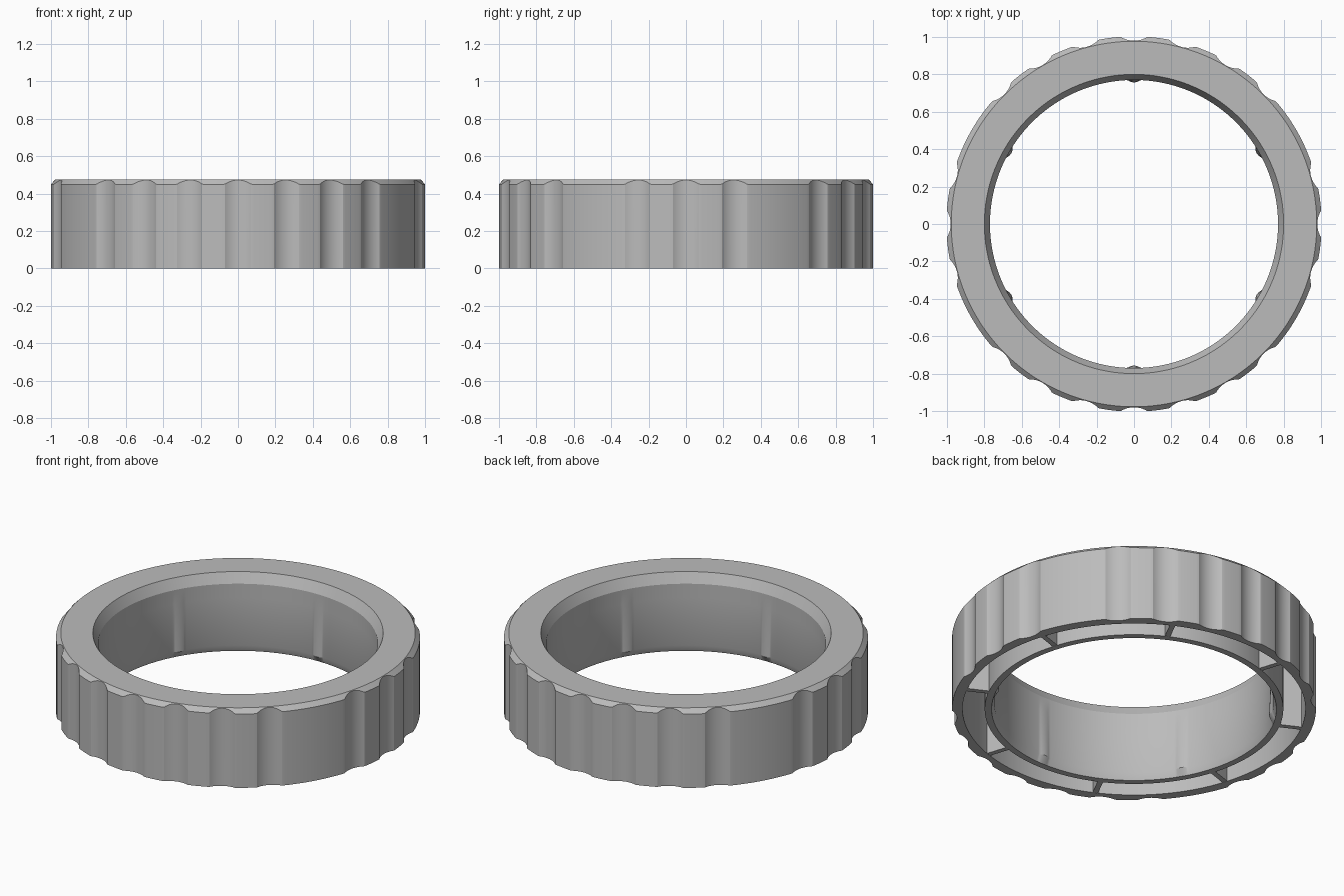
import bpy, bmesh
from math import cos, sin, pi, radians, degrees, sqrt

cube = bpy.data.objects.get("Cube")
if cube:
    bpy.data.objects.remove(cube, do_unlink=True)

grey = bpy.data.materials.new("plain grey")
grey.use_nodes = True
COLOUR = (0.5, 0.5, 0.5, 1)
grey.diffuse_color = COLOUR
grey.node_tree.nodes["Principled BSDF"].inputs["Base Color"].default_value = COLOUR

HEIGHT, OUTER, TOP_EDGE, BORE = 0.475, 1.003, 0.977, 0.77
SLOT_IN, SLOT_OUT, SLOT_TOP = 0.823, 0.945, 0.42
STEPS = 720


def offset(angle, period):
    """Signed degrees to the nearest multiple of the period."""
    return (angle + period / 2) % period - period / 2


def grip_radius(angle):
    """Outer wall with round finger grooves, left plain at four spots."""
    slot = round(angle / 15) * 15 % 360
    if slot in (30, 150, 210, 330):
        return OUTER
    across = radians(offset(angle, 15)) * OUTER
    scoop = 0.122
    if abs(across) >= scoop:
        return OUTER
    return min(OUTER, OUTER + 0.099 - sqrt(scoop ** 2 - across ** 2))


def bump(angle):
    """Six small ridges on the bore."""
    d = offset(angle - 30, 60) / 2.6
    return 0.013 * max(0, 1 - d * d)


def profile(angle):
    r = grip_radius(angle)
    b = bump(angle)
    return [
        (r, 0), (r, HEIGHT - (r - TOP_EDGE)), (TOP_EDGE, HEIGHT),
        (0.80, HEIGHT), (BORE, 0.415), (BORE, 0.33), (BORE - b, 0.04),
        (0.785, 0), (SLOT_IN, 0), (SLOT_IN, SLOT_TOP),
        (SLOT_OUT, SLOT_TOP), (SLOT_OUT, 0),
    ]


def finish(bm, name):
    bmesh.ops.recalc_face_normals(bm, faces=bm.faces)
    mesh = bpy.data.meshes.new(name)
    bm.to_mesh(mesh)
    bm.free()
    mesh.materials.append(grey)
    ob = bpy.data.objects.new(name, mesh)
    bpy.context.collection.objects.link(ob)
    return ob


# Grip ring: one closed section swept round, hollow underneath
bm = bmesh.new()
rings = []
for i in range(STEPS):
    a = i * 360 / STEPS
    t = radians(a)
    rings.append([bm.verts.new((r * cos(t), r * sin(t), z)) for r, z in profile(a)])
for i, ring in enumerate(rings):
    after = rings[(i + 1) % STEPS]
    for j in range(len(ring)):
        k = (j + 1) % len(ring)
        bm.faces.new((ring[j], after[j], after[k], ring[k]))
ring_ob = finish(bm, "grip_ring")
bpy.ops.object.select_all(action="DESELECT")
ring_ob.select_set(True)
bpy.context.view_layer.objects.active = ring_ob
bpy.ops.object.shade_smooth_by_angle(angle=radians(22))

# Eight radial ribs bridging the hollow
for n in range(8):
    t = radians(18 + 45 * n)
    bm = bmesh.new()
    bmesh.ops.create_cube(bm, size=1)
    length = SLOT_OUT - SLOT_IN + 0.02
    bmesh.ops.scale(bm, vec=(length, 0.03, SLOT_TOP + 0.01), verts=bm.verts)
    rib = finish(bm, f"rib_{n + 1}")
    mid = (SLOT_IN + SLOT_OUT) / 2
    rib.location = (mid * cos(t), mid * sin(t), (SLOT_TOP + 0.01) / 2 + 0.001)
    rib.rotation_euler.z = t
